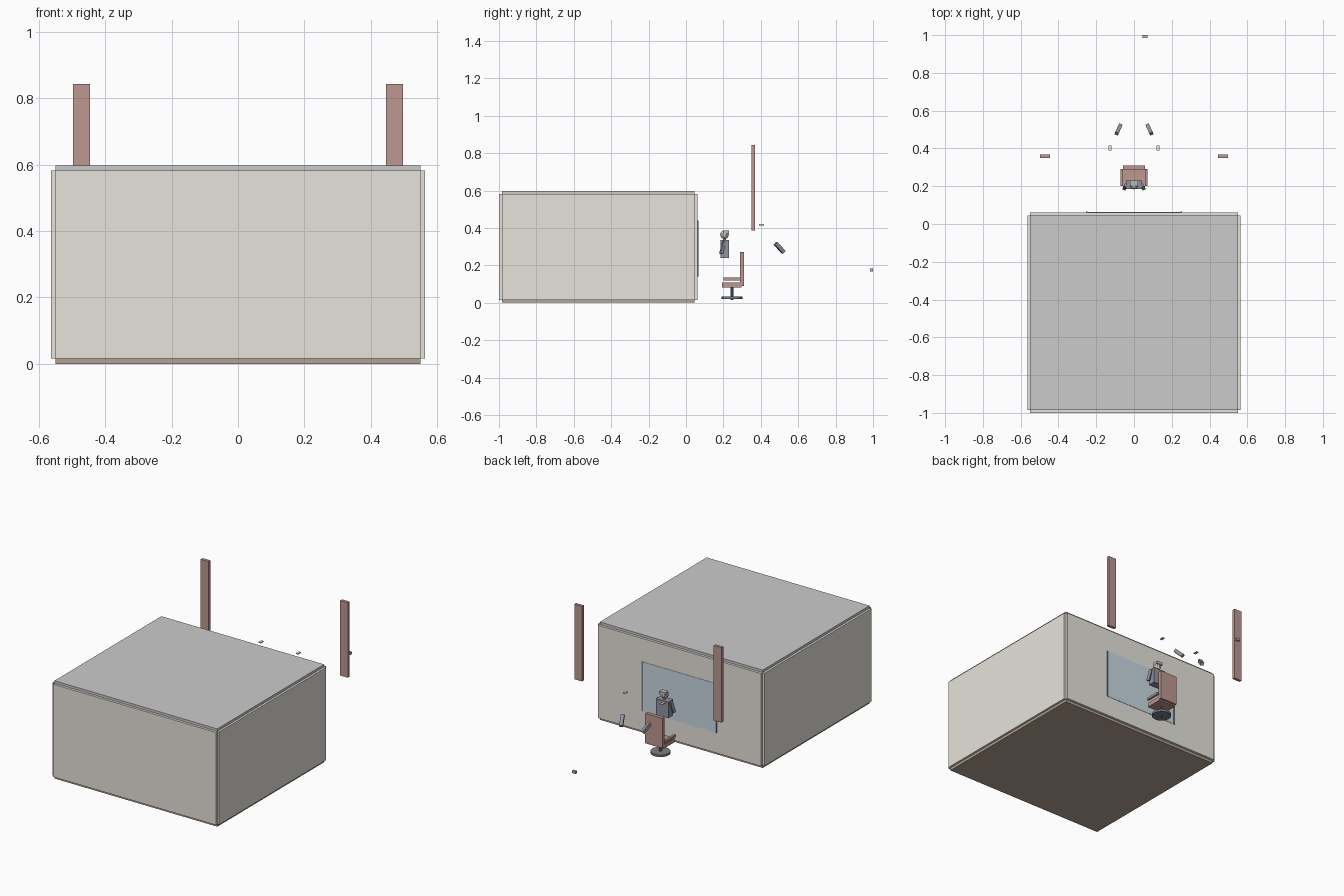
import bpy, math
from mathutils import Vector

if "Cube" in bpy.data.objects:
    bpy.data.objects.remove(bpy.data.objects["Cube"])


def mat(name, rgb):
    m = bpy.data.materials.new(name)
    m.diffuse_color = (*rgb, 1)
    m.use_nodes = True
    m.node_tree.nodes["Principled BSDF"].inputs["Base Color"].default_value = m.diffuse_color
    return m


WALL = mat("plaster", (0.80, 0.77, 0.71))
WHITE = mat("ceiling_white", (0.84, 0.84, 0.84))
FLOOR = mat("floor_wood", (0.47, 0.37, 0.30))
GLASS = mat("glass_blue", (0.58, 0.69, 0.76))
DARK = mat("dark_metal", (0.20, 0.21, 0.23))
RED = mat("red_brown", (0.51, 0.31, 0.28))
SUIT = mat("suit", (0.28, 0.29, 0.36))
SKIN = mat("skin", (0.72, 0.60, 0.48))
HAIR = mat("grey_hair", (0.50, 0.50, 0.50))
PAPER = mat("paper", (0.85, 0.84, 0.80))


def finish(name, m):
    o = bpy.context.object
    o.name = name
    o.data.materials.append(m)
    return o


def box(name, x, y, z, m):
    """Box from (min, max) ranges."""
    bpy.ops.mesh.primitive_cube_add(size=1, location=[(a + b) / 2 for a, b in (x, y, z)])
    o = finish(name, m)
    o.scale = [b - a for a, b in (x, y, z)]
    return o


def pair(name, x, y, z, m):
    """Two boxes mirrored across x = 0."""
    box(name + "_right", x, y, z, m)
    box(name + "_left", (-x[1], -x[0]), y, z, m)


def bar(name, p, q, size, m):
    """Square bar between two points."""
    p, q = Vector(p), Vector(q)
    bpy.ops.mesh.primitive_cube_add(size=1, location=(p + q) / 2)
    o = finish(name, m)
    o.scale = (size, size, (q - p).length)
    o.rotation_euler = (q - p).to_track_quat('Z', 'Y').to_euler()


def cyl(name, r, y, z, m, n=24):
    bpy.ops.mesh.primitive_cylinder_add(vertices=n, radius=r, depth=z[1] - z[0],
                                        location=(0, y, sum(z) / 2))
    finish(name, m)
    bpy.ops.object.shade_smooth_by_angle()


# Room shell: panels meet at notched corners
W, Y0, Y1, Z0, Z1 = 0.55, -0.985, 0.046, 0.016, 0.582
box("floor", (-W, W), (Y0, Y1), (0, Z0), FLOOR)
box("ceiling", (-W, W), (Y0, Y1), (Z1, 0.597), WHITE)
box("front_wall", (-W, W), (-1.0, Y0), (Z0, Z1), WALL)
box("back_wall", (-W, W), (Y1, 0.061), (Z0, Z1), WALL)
pair("side_wall", (W, 0.563), (Y0, Y1), (Z0, Z1), WALL)

# Window on the back wall
box("window_glass", (-0.25, 0.25), (0.055, 0.063), (0.14, 0.44), GLASS)
pair("window_post", (0.245, 0.253), (0.055, 0.066), (0.14, 0.44), DARK)

# Curtains
pair("curtain", (0.445, 0.497), (0.35, 0.368), (0.385, 0.843), RED)

# Swivel chair
box("chair_seat", (-0.058, 0.058), (0.193, 0.298), (0.082, 0.107), RED)
box("chair_back", (-0.058, 0.058), (0.288, 0.311), (0.09, 0.272), RED)
pair("chair_arm", (0.058, 0.071), (0.2, 0.292), (0.12, 0.134), RED)
cyl("chair_column", 0.007, 0.246, (0.016, 0.085), DARK, 12)
cyl("chair_base", 0.055, 0.246, (0.021, 0.034), DARK)

# Figure: torso, neck, head and hair
box("torso", (-0.042, 0.042), (0.184, 0.23), (0.238, 0.336), SUIT)
cyl("neck", 0.009, 0.206, (0.334, 0.35), SKIN, 8)
bpy.ops.mesh.primitive_uv_sphere_add(segments=10, ring_count=8, radius=0.023,
                                     location=(0, 0.206, 0.364))
finish("head", SKIN)
box("hair", (-0.02, 0.02), (0.2, 0.231), (0.37, 0.387), HAIR)

# Loose limbs and hands, mirrored
for side, s in (("right", 1), ("left", -1)):
    bar("upper_arm_" + side, (s * 0.043, 0.205, 0.328), (s * 0.051, 0.188, 0.262), 0.017, SUIT)
    bar("forearm_" + side, (s * 0.092, 0.478, 0.317), (s * 0.072, 0.523, 0.27), 0.02, SUIT)
pair("hand", (0.119, 0.134), (0.39, 0.416), (0.414, 0.42), PAPER)

# Small item behind the room
box("small_item", (0.045, 0.071), (0.985, 1.0), (0.168, 0.182), HAIR)
